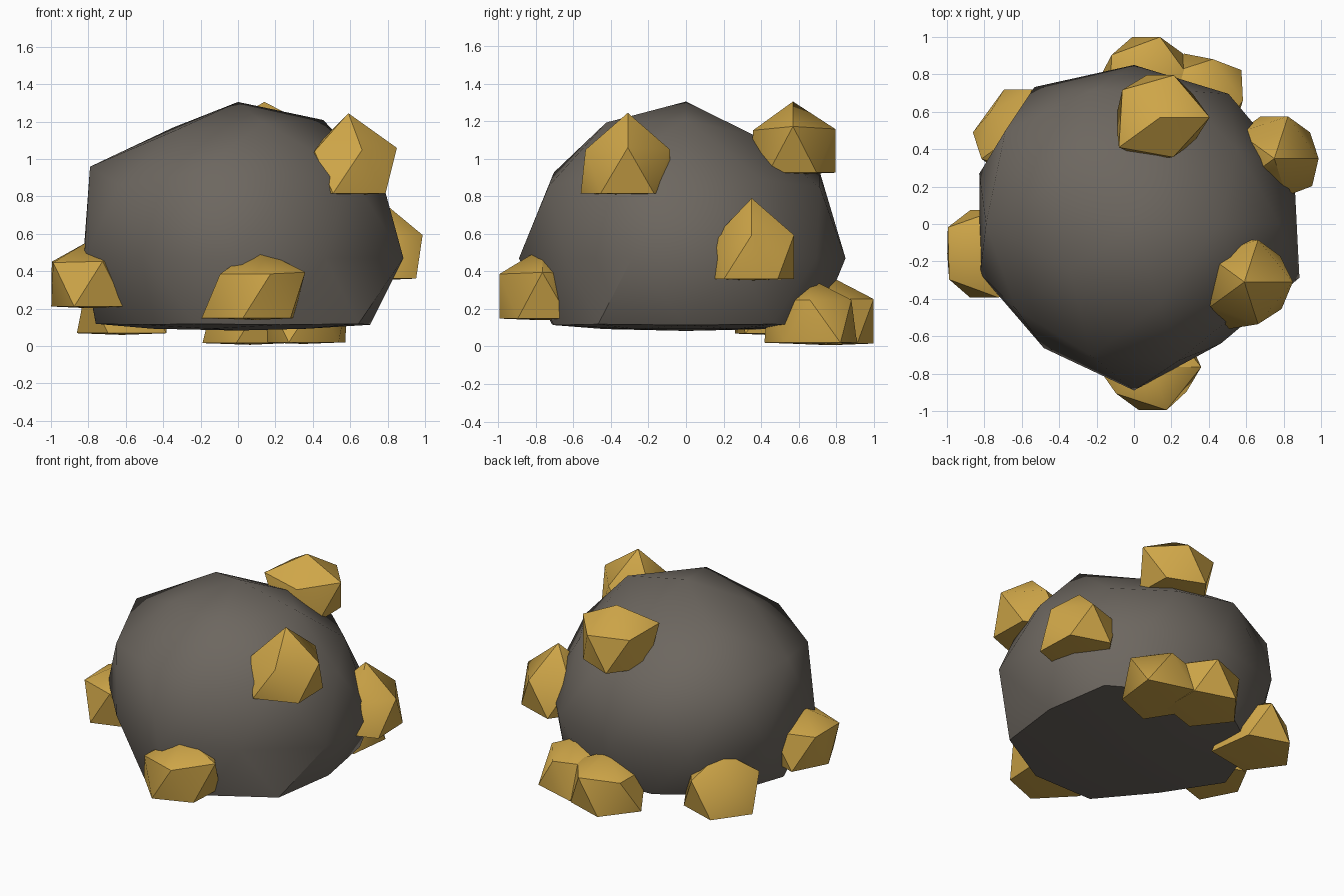
import bpy, bmesh, math
from mathutils import Vector


def material(name, rgb):
    m = bpy.data.materials.new(name)
    m.diffuse_color = (*rgb, 1)
    return m


STONE = material("dark stone", (0.152, 0.135, 0.116))
GOLD = material("gold", (0.62, 0.38, 0.065))


def flat_bottom_ball(name, mat, subdiv, centre, radius, bumps=(), base=0.4, squash=0.06):
    """Icosphere with a nearly flat underside; bumps = (direction, own radius)."""
    bm = bmesh.new()
    bmesh.ops.create_icosphere(bm, subdivisions=subdiv, radius=1)
    bm.verts.ensure_lookup_table()
    dirs = [v.co.normalized() for v in bm.verts]
    radii = [radius] * len(dirs)
    for d, r in bumps:
        d = Vector(d).normalized()
        radii[max(range(len(dirs)), key=lambda i: dirs[i].dot(d))] = r
    for v, d, r in zip(bm.verts, dirs, radii):
        p = d * r
        if d.z < -base:
            p.z = radius * (-base + (d.z + base) * squash)
        v.co = p + Vector(centre)
    bmesh.ops.recalc_face_normals(bm, faces=bm.faces)
    me = bpy.data.meshes.new(name)
    bm.to_mesh(me)
    bm.free()
    me.materials.append(mat)
    ob = bpy.data.objects.new(name, me)
    bpy.context.collection.objects.link(ob)
    # soften only the shallow edges
    bpy.ops.object.select_all(action='DESELECT')
    ob.select_set(True)
    bpy.context.view_layer.objects.active = ob
    bpy.ops.object.shade_smooth_by_angle(angle=math.radians(40))
    return ob


# Boulder: uneven, smooth, with a flat base
ROCK_BUMPS = [
    ((0, 0, 1), 0.835),
    # middle ring
    ((0, 1, 0), 0.85), ((.588, .809, 0), 0.86), ((.951, .309, 0), 0.90),
    ((.951, -.309, 0), 0.93), ((.588, -.809, 0), 0.79), ((0, -1, 0), 0.89),
    ((-.588, -.809, 0), 0.82), ((-.951, -.309, 0), 0.865),
    ((-.951, .309, 0), 0.87), ((-.588, .809, 0), 0.905),
    # upper part
    ((-.85, 0, .526), 0.93), ((.276, -.85, .447), 0.86),
    ((.1625, -.5, .85), 0.85), ((.1625, .5, .85), 0.76),
    ((-.263, .809, .526), 0.88), ((.276, .85, .447), 0.84),
    ((.526, 0, .85), 0.868), ((-.425, .309, .85), 0.82),
    ((-.425, -.309, .85), 0.80), ((-.724, .526, .447), 0.95),
    ((.688, .5, .526), 0.80),
    # base rim
    ((.85, 0, -.526), 0.83), ((-.894, 0, -.447), 0.85),
    ((-.276, -.85, -.447), 0.84), ((-.276, .85, -.447), 0.82),
    ((-.688, -.5, -.526), 0.74), ((.724, -.526, -.447), 0.89),
]
flat_bottom_ball("boulder", STONE, 2, (0, 0, 0.47), 0.87, ROCK_BUMPS, squash=0.075)

# Gold nuggets: name, centre, radius, apex height above centre
NUGGETS = [
    ("top_back", (0.14, 0.57, 1.04), 0.265, 0.265),
    ("upper_right", (0.59, -0.31, 0.93), 0.265, 0.315),
    ("right", (0.75, 0.35, 0.475), 0.265, 0.315),
    ("left", (-0.80, -0.16, 0.33), 0.275, 0.23),
    ("front", (0.10, -0.765, 0.265), 0.27, 0.26),
    ("back_left", (-0.62, 0.49, 0.185), 0.27, 0.26),
    ("back", (0.065, 0.77, 0.132), 0.27, 0.24),
    ("back_right", (0.35, 0.66, 0.132), 0.26, 0.23),
]
# Individual corners that stick out or sink in
EXTRA = {
    "top_back": [((-.724, -.526, .447), 0.305), ((-.724, .526, .447), 0.28),
                 ((.894, 0, .447), 0.296), ((.276, -.85, .447), 0.25),
                 ((.724, .526, -.447), 0.24), ((.724, -.526, -.447), 0.25)],
    "upper_right": [((-.276, -.85, -.447), 0.295), ((.894, 0, .447), 0.29),
                    ((.724, -.526, -.447), 0.275), ((-.724, -.526, .447), 0.25)],
    "right": [((-.276, -.85, -.447), 0.29), ((.276, -.85, .447), 0.235),
              ((.724, -.526, -.447), 0.28)],
    "left": [((-.894, 0, -.447), 0.222), ((.276, .85, .447), 0.28),
             ((-.724, -.526, .447), 0.26), ((-.724, .526, .447), 0.27)],
    "front": [((-.894, 0, -.447), 0.33), ((.894, 0, .447), 0.29),
              ((.724, -.526, -.447), 0.25)],
    "back_left": [((.724, -.526, -.447), 0.33), ((-.724, .526, .447), 0.205)],
    "back": [((-.894, 0, -.447), 0.285), ((-.724, .526, .447), 0.255)],
    "back_right": [((.724, .526, -.447), 0.31), ((-.276, .85, -.447), 0.295),
                   ((-.276, -.85, -.447), 0.285)],
}
for name, centre, r, apex in NUGGETS:
    flat_bottom_ball("gold_nugget_" + name, GOLD, 1, centre, r,
                     [((0, 0, 1), apex)] + EXTRA.get(name, []), base=0.43)
